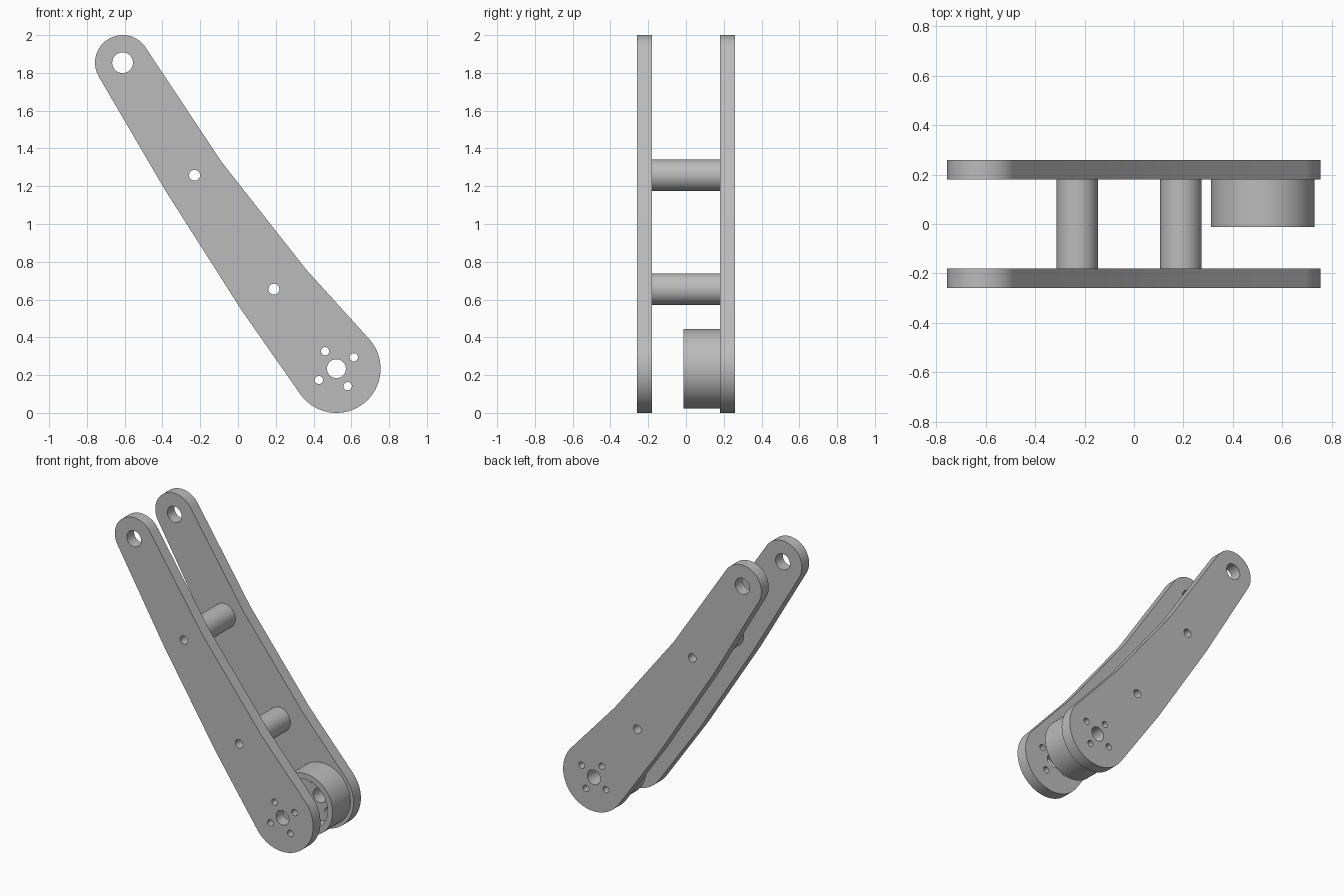
import bpy
import bmesh
from math import acos, cos, sin, pi, radians
from mathutils import Vector

cube = bpy.data.objects.get("Cube")
if cube:
    bpy.data.objects.remove(cube, do_unlink=True)

steel = bpy.data.materials.new("grey_metal")
steel.use_nodes = True
grey = (0.5, 0.5, 0.5, 1)
steel.diffuse_color = grey
steel.node_tree.nodes["Principled BSDF"].inputs["Base Color"].default_value = grey

# Key positions in the x-z plane
TOP = Vector((-0.611, 1.854))
PIVOT = Vector((0.521, 0.234))
SPACERS = {"upper": Vector((-0.23, 1.258)), "lower": Vector((0.19, 0.655))}
BOLT_RADIUS, BOLT_START = 0.11, 33
BOLTS = [PIVOT + BOLT_RADIUS * Vector((cos(a), sin(a)))
         for a in (radians(BOLT_START + 90 * i) for i in range(4))]


def circle(centre, radius, sides=48):
    return [centre + radius * Vector((cos(2 * pi * i / sides), sin(2 * pi * i / sides)))
            for i in range(sides)]


def tangent_arc(centre, radius, before, after, steps=40):
    """Rounded end whose sides run tangentially to two outer points."""
    def angle(p):
        d = p - centre
        return Vector((1, 0)).angle_signed(d) * -1, acos(radius / d.length)
    a, da = angle(before)
    b, db = angle(after)
    start, end = a + da, b - db
    while end < start:
        end += 2 * pi
    return [centre + radius * Vector((cos(t), sin(t)))
            for t in (start + (end - start) * i / steps for i in range(steps + 1))]


def extrude(name, loops, y0, y1):
    """Solid between two y planes from an outline followed by its holes."""
    curve = bpy.data.curves.new(name, "CURVE")
    curve.dimensions = "2D"
    curve.fill_mode = "BOTH"
    curve.extrude = (y1 - y0) / 2
    for loop in loops:
        spline = curve.splines.new("POLY")
        spline.points.add(len(loop) - 1)
        for point, p in zip(spline.points, loop):
            point.co = (p.x, p.y, 0, 1)
        spline.use_cyclic_u = True
    obj = bpy.data.objects.new(name, curve)
    bpy.context.collection.objects.link(obj)
    obj.location.y = (y0 + y1) / 2
    obj.rotation_euler.x = pi / 2
    bpy.ops.object.select_all(action="DESELECT")
    obj.select_set(True)
    bpy.context.view_layer.objects.active = obj
    bpy.ops.object.convert(target="MESH")
    obj = bpy.context.view_layer.objects.active
    bm = bmesh.new()
    bm.from_mesh(obj.data)
    bmesh.ops.remove_doubles(bm, verts=bm.verts, dist=0.0001)
    bmesh.ops.recalc_face_normals(bm, faces=bm.faces)
    bm.to_mesh(obj.data)
    bm.free()
    obj.data.materials.clear()
    obj.data.materials.append(steel)
    bpy.ops.object.shade_smooth_by_angle(angle=radians(20))
    return obj


# Side plates: slightly bent arm with rounded ends and drilled holes
right_low, right_high = Vector((0.36, 0.76)), Vector((-0.088, 1.33))
left_high, left_low = Vector((-0.386, 1.18)), Vector((0.016, 0.548))
outline = ([right_low, right_high]
           + tangent_arc(TOP, 0.146, right_high, left_high)
           + [left_high, left_low]
           + tangent_arc(PIVOT, 0.234, left_low, right_low))
hub_holes = [circle(PIVOT, 0.05)] + [circle(b, 0.022, 24) for b in BOLTS]
holes = [circle(TOP, 0.055)] + [circle(s, 0.029, 32) for s in SPACERS.values()] + hub_holes
for name, y0 in (("front_plate", -0.26), ("back_plate", 0.18)):
    extrude(name, [outline] + holes, y0, y0 + 0.08)

# Tubular spacers between the plates
for name, centre in SPACERS.items():
    extrude(name + "_spacer", [circle(centre, 0.084), circle(centre, 0.029, 32)], -0.18, 0.18)

# Hub cup on the back plate: wall and drilled floor
extrude("hub_wall", [circle(PIVOT, 0.21, 64), circle(PIVOT, 0.17, 64)], -0.013, 0.18)
extrude("hub_floor", [circle(PIVOT, 0.17, 64)] + hub_holes, 0.145, 0.18)
